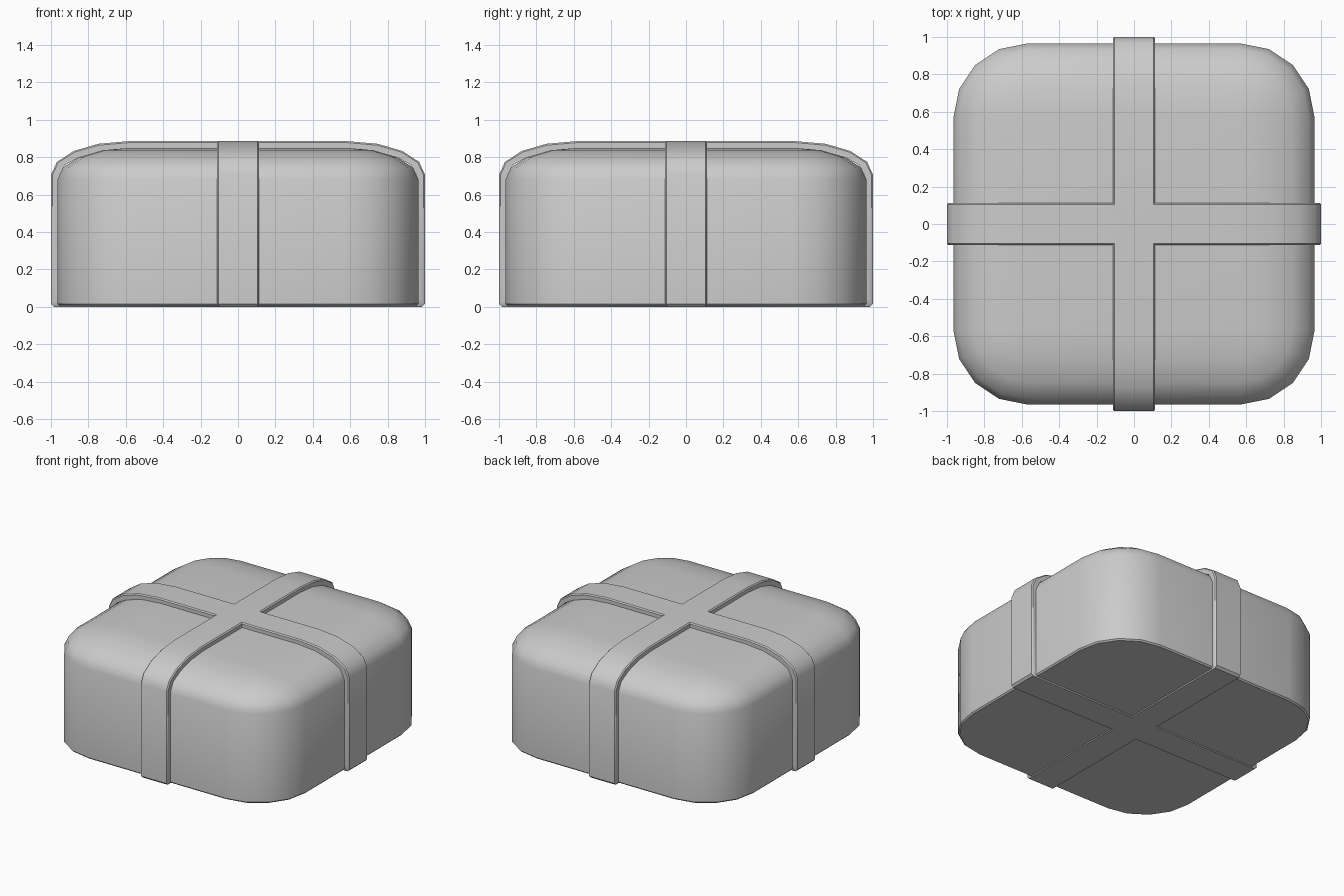
import bpy, bmesh
from math import sin, cos, pi, radians
from mathutils import Matrix

if "Cube" in bpy.data.objects:
    bpy.data.objects.remove(bpy.data.objects["Cube"])

SEG = 4
QUARTER = [i * pi / 2 / SEG for i in range(SEG + 1)]


def finish(bm, name):
    bmesh.ops.remove_doubles(bm, verts=bm.verts, dist=0.0005)
    bmesh.ops.recalc_face_normals(bm, faces=bm.faces)
    mesh = bpy.data.meshes.new(name)
    bm.to_mesh(mesh)
    bm.free()
    obj = bpy.data.objects.new(name, mesh)
    bpy.context.collection.objects.link(obj)
    bpy.ops.object.select_all(action='DESELECT')
    obj.select_set(True)
    bpy.context.view_layer.objects.active = obj
    bpy.ops.object.shade_smooth_by_angle(angle=radians(40))


def skin(bm, rows, closed):
    for a, b in zip(rows, rows[1:]):
        n = len(a)
        for i in range(n if closed else n - 1):
            j = (i + 1) % n
            bm.faces.new((a[i], a[j], b[j], b[i]))


# Box body: rounded-square rings stacked up to a softly domed rim
CORE, RAD, WALL_Z, RISE = 0.57, 0.395, 0.68, 0.17
levels = [(RAD - 0.01, 0.006), (RAD, 0.016)]
levels += [(RAD * cos(t), WALL_Z + RISE * sin(t)) for t in QUARTER]
bm = bmesh.new()
rings = []
for r, z in levels:
    ring = []
    for q, (sx, sy) in enumerate(((1, 1), (-1, 1), (-1, -1), (1, -1))):
        for t in QUARTER:
            a = t + q * pi / 2
            ring.append(bm.verts.new((sx * CORE + r * cos(a), sy * CORE + r * sin(a), z)))
    rings.append(ring)
skin(bm, rings, True)
bm.faces.new(rings[0])
top_corners = [rings[-1][q * (SEG + 1)] for q in range(4)]
bm.faces.new(top_corners)
finish(bm, "box_body")

# Ribbon cross: four mitred arms wrapped over the top, sides and underside
HALF_W, BEV = 0.113, 0.008
section = [(-HALF_W, 0.045), (-HALF_W, BEV), (BEV - HALF_W, 0), (0, 0),
           (HALF_W - BEV, 0), (HALF_W, BEV), (HALF_W, 0.045)]


def ribbon_path(y, d):
    start = abs(y)
    pts = [(start, 0.885 - d)]
    pts += [(0.59 + (0.41 - d) * sin(t), 0.705 + (0.18 - d) * cos(t)) for t in QUARTER]
    pts += [(1 - d, 0.015 + d), (0.985 - d, d), (start, d)]
    return pts


bm = bmesh.new()
for k in range(4):
    turn = Matrix.Rotation(k * pi / 2, 3, 'Z')
    rows = []
    for y, d in section:
        row = []
        for x, z in ribbon_path(y, d):
            v = bm.verts.new((x, y, z))
            v.co = turn @ v.co
            row.append(v)
        rows.append(row)
    skin(bm, rows, False)
finish(bm, "ribbon_cross")
